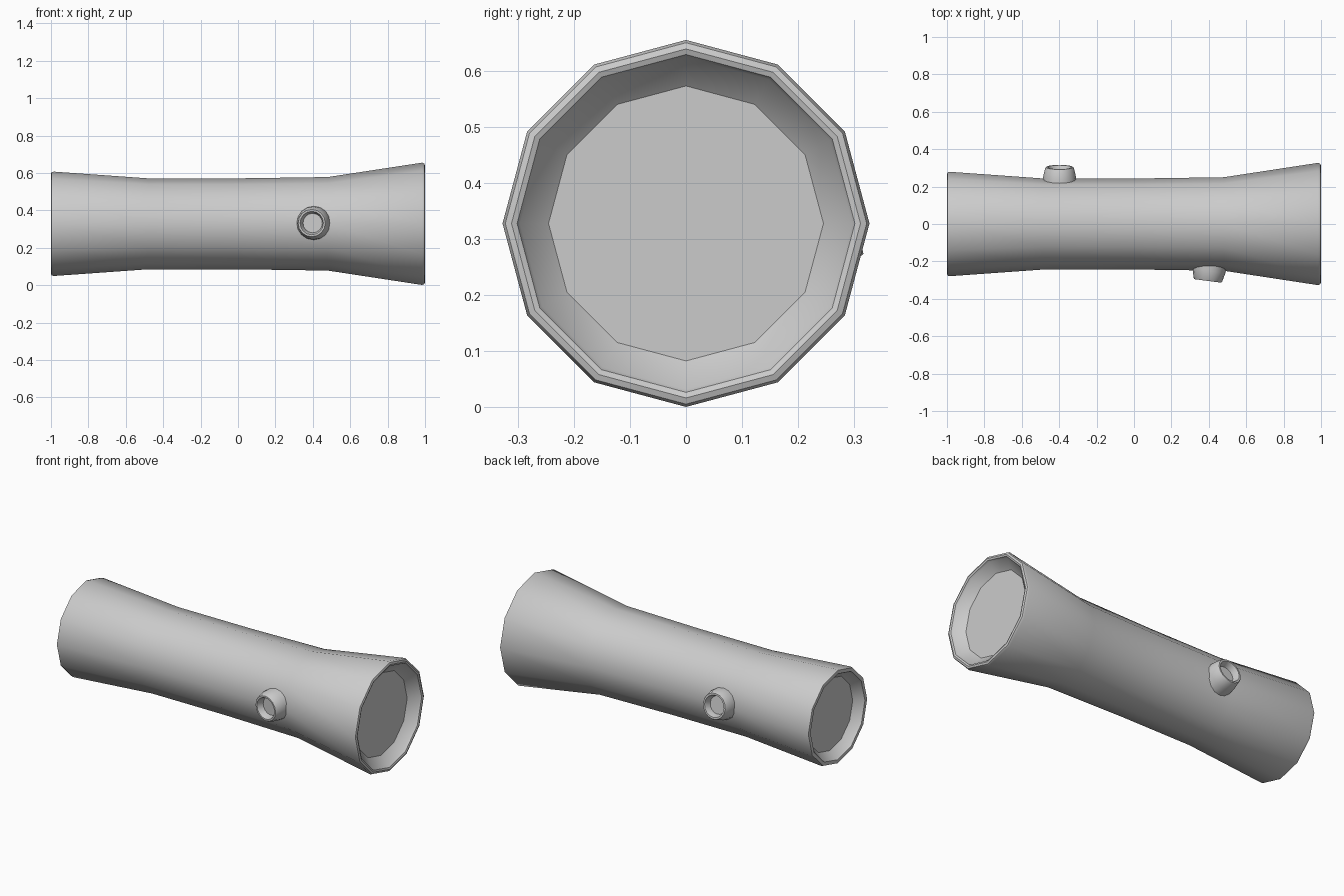
import bpy, bmesh, math
from mathutils import Matrix, Vector

cube = bpy.data.objects.get("Cube")
if cube:
    bpy.data.objects.remove(cube)

grey = bpy.data.materials.new("plain grey")
grey.use_nodes = True
COLOUR = (0.6, 0.6, 0.6, 1)
grey.diffuse_color = COLOUR
grey.node_tree.nodes["Principled BSDF"].inputs["Base Color"].default_value = COLOUR


def lathe(name, profile, sides, matrix):
    """Spin (height, radius) points round local z and cap both ends."""
    bm = bmesh.new()
    rings = []
    for h, r in profile:
        angles = [2 * math.pi * i / sides for i in range(sides)]
        rings.append([bm.verts.new((r * math.cos(a), r * math.sin(a), h)) for a in angles])
    for low, high in zip(rings, rings[1:]):
        for i in range(sides):
            j = (i + 1) % sides
            bm.faces.new((low[i], low[j], high[j], high[i]))
    bm.faces.new(rings[0][::-1])
    bm.faces.new(rings[-1])
    bmesh.ops.recalc_face_normals(bm, faces=bm.faces)
    mesh = bpy.data.meshes.new(name)
    bm.to_mesh(mesh)
    bm.free()
    mesh.materials.append(grey)
    obj = bpy.data.objects.new(name, mesh)
    bpy.context.collection.objects.link(obj)
    obj.matrix_world = matrix
    bpy.ops.object.select_all(action='DESELECT')
    obj.select_set(True)
    bpy.context.view_layer.objects.active = obj
    bpy.ops.object.shade_smooth_by_angle(angle=math.radians(40))
    return obj


CENTRE = 0.328

# Flared trunk with rounded rims and a recessed face at each end
trunk_profile = [
    (-0.945, 0.215), (-0.985, 0.25), (-0.997, 0.255), (-1.0, 0.265),
    (-0.997, 0.276), (-0.985, 0.279),
    (-0.48, 0.243), (0.0, 0.243), (0.48, 0.25),
    (0.985, 0.327), (0.996, 0.322), (1.0, 0.311), (0.996, 0.301), (0.985, 0.296),
    (0.94, 0.245),
]
lathe("hollow_trunk", trunk_profile, 12,
      Matrix.Translation((0, 0, CENTRE)) @ Matrix.Rotation(math.pi / 2, 4, 'Y'))

# Tapered branch stubs, each with a shallow hollow tip
stub_profile = [
    (-0.02, 0.092), (0.03, 0.088), (0.077, 0.077), (0.083, 0.073),
    (0.083, 0.063), (0.077, 0.06), (0.045, 0.052),
]
stubs = [
    ("front_branch_stub", (0.405, -0.222, CENTRE + 0.004), (-0.13, -1, 0)),
    ("back_branch_stub", (-0.398, 0.222, CENTRE + 0.004), (0, 1, 0.17)),
]
for name, base, direction in stubs:
    turn = Vector(direction).to_track_quat('Z', 'Y').to_matrix().to_4x4()
    lathe(name, stub_profile, 16, Matrix.Translation(base) @ turn)
